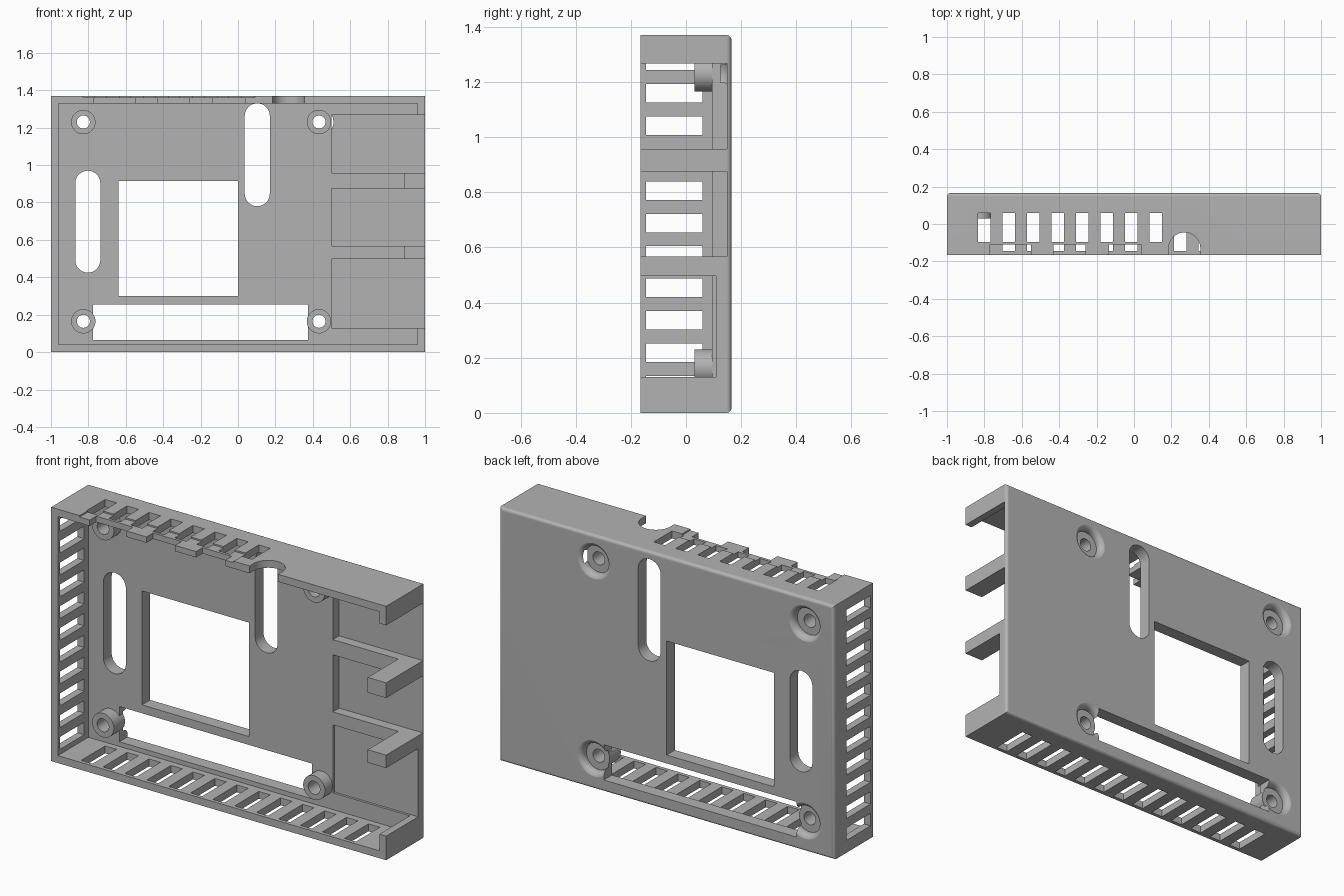
import bpy, bmesh, math
from mathutils import Matrix

if "Cube" in bpy.data.objects:
    bpy.data.objects.remove(bpy.data.objects["Cube"], do_unlink=True)

W, D, H = 1.0, 0.165, 1.37      # half width, half depth, height
WALL, FLOOR = 0.04, 0.095       # wall thickness, inner face of back plate

grey = bpy.data.materials.new("light grey plastic")
grey.use_nodes = True
grey.diffuse_color = (0.45, 0.45, 0.45, 1)
grey.node_tree.nodes["Principled BSDF"].inputs["Base Color"].default_value = grey.diffuse_color


def finish(bm, name):
    bmesh.ops.recalc_face_normals(bm, faces=bm.faces)
    mesh = bpy.data.meshes.new(name)
    bm.to_mesh(mesh)
    bm.free()
    mesh.materials.append(grey)
    obj = bpy.data.objects.new(name, mesh)
    bpy.context.collection.objects.link(obj)
    return obj


def boxes(name, ranges):
    """Boxes given as (x0, x1, y0, y1, z0, z1)."""
    bm = bmesh.new()
    for x0, x1, y0, y1, z0, z1 in ranges:
        place = Matrix.Translation(((x0 + x1) / 2, (y0 + y1) / 2, (z0 + z1) / 2))
        size = Matrix.Diagonal((x1 - x0, y1 - y0, z1 - z0, 1))
        bmesh.ops.create_cube(bm, size=1, matrix=place @ size)
    return finish(bm, name)


def prism(name, points, shift):
    """Extrude a closed outline by a vector."""
    bm = bmesh.new()
    face = bm.faces.new([bm.verts.new(p) for p in points])
    new = bmesh.ops.extrude_face_region(bm, geom=[face])["geom"]
    bmesh.ops.translate(bm, vec=shift, verts=[v for v in new if isinstance(v, bmesh.types.BMVert)])
    return finish(bm, name)


def lathes(name, profile, centres, steps=40):
    """Turn a (radius, y) profile about a y axis at each (x, z) centre."""
    bm = bmesh.new()
    for cx, cz in centres:
        rings = []
        for r, y in profile:
            angles = [math.tau * i / steps for i in range(steps)]
            rings.append([bm.verts.new((cx + r * math.cos(a), y, cz + r * math.sin(a))) for a in angles])
        for low, high in zip(rings, rings[1:]):
            for i in range(steps):
                j = (i + 1) % steps
                bm.faces.new((low[i], low[j], high[j], high[i]))
        bm.faces.new(rings[0])
        bm.faces.new(rings[-1])
    return finish(bm, name)


def arc(cx, cy, r, start, end, steps=16):
    angles = [start + (end - start) * i / steps for i in range(steps + 1)]
    return [(cx + r * math.cos(a), cy + r * math.sin(a)) for a in angles]


def combine(target, tool, operation="DIFFERENCE"):
    mod = target.modifiers.new(tool.name, "BOOLEAN")
    mod.operation, mod.solver, mod.object = operation, "EXACT", tool
    bpy.context.view_layer.objects.active = target
    bpy.ops.object.modifier_apply(modifier=mod.name)
    bpy.data.objects.remove(tool, do_unlink=True)


# Outer block with rounded rear edges
case = boxes("case_shell", [(-W, W, -D, D, 0, H)])
bm = bmesh.new()
bm.from_mesh(case.data)
rear = [e for e in bm.edges if all(v.co.y > 0 for v in e.verts)]
bmesh.ops.bevel(bm, geom=rear, offset=0.018, segments=5, profile=0.5, affect="EDGES")
bm.to_mesh(case.data)
bm.free()

# Hollow interior
combine(case, boxes("cavity", [(-W + WALL, W - WALL, -1, FLOOR, WALL, H - WALL)]))

# Rectangular and rounded openings in the back plate
combine(case, boxes("plate_windows", [(-0.64, 0.0, 0, 1, 0.30, 0.915),
                                      (-0.775, 0.375, 0, 1, 0.065, 0.255)]))
for cx, z0, z1 in [(-0.803, 0.425, 0.97), (0.103, 0.78, 1.33)]:
    r = 0.067
    outline = arc(cx, z1 - r, r, 0, math.pi) + arc(cx, z0 + r, r, math.pi, math.tau)
    combine(case, prism("plate_slot", [(x, 0, z) for x, z in outline], (0, 1, 0)))

# Dividers between the side ports
combine(case, boxes("port_dividers", [(0.89, W - 0.01, -D, 0.12, 0.44, 0.62),
                                      (0.89, W - 0.01, -D, 0.12, 0.82, 1.01)]), "UNION")

# Screw posts
screws = [(x, z) for x in (-0.827, 0.433) for z in (0.165, 1.23)]
combine(case, lathes("screw_posts", [(0.065, 0.03), (0.065, 0.13)], screws), "UNION")

# Side ports
combine(case, boxes("side_ports", [(0.5, 2, -1, 0.108, 0.13, 0.497),
                                   (0.5, 2, -1, 0.149, 0.567, 0.875),
                                   (0.5, 2, -1, 0.149, 0.957, 1.267)]))

# Screw holes and rounded counterbores
combine(case, lathes("screw_holes", [(0.035, -0.1), (0.035, 0.3)], screws))
flare = [(0.104 + 0.03 * math.cos(a), D + 0.03 * math.sin(a))
         for a in [math.pi + math.pi / 2 * i / 6 for i in range(7)]]
flare = [(r, 0.135 + (D - y)) for r, y in flare]
flare = [(0.074, 0.125)] + [(0.104 - 0.03 * math.cos(math.pi / 2 * i / 6),
                             0.136 + 0.03 * math.sin(math.pi / 2 * i / 6)) for i in range(7)]
combine(case, lathes("counterbores", flare + [(0.104, 0.3)], screws))

# Ventilation slots: side, bottom and top walls
combine(case, boxes("side_vents", [(-2, -0.95, -0.145, 0.06, 0.067 + 0.1176 * i, 0.134 + 0.1176 * i)
                                   for i in range(11)]))
vent_x = [(-0.835 + 0.131 * i, -0.767 + 0.131 * i) for i in range(13)]
combine(case, boxes("bottom_vents", [(a, b, -0.145, 0.06, -1, 0.05) for a, b in vent_x]))
combine(case, boxes("top_vents", [(a, b, -0.095, 0.06, 1.32, 2) for a, b in vent_x[:8]]))

# Pin header recess, its notches and the round cable notch in the top wall
combine(case, boxes("header_recess", [(-0.83, 0.09, -1, -0.055, H - 0.008, 2)]))
combine(case, boxes("header_notches", [(-0.77, -0.55, -1, -0.11, 1.32, 2),
                                       (-0.43, -0.26, -1, -0.11, 1.32, 2),
                                       (-0.135, 0.04, -1, -0.11, 1.32, 2)]))
outline = arc(0.27, -0.13, 0.085, 0, math.pi) + [(0.185, -0.5), (0.355, -0.5)]
combine(case, prism("cable_notch", [(x, y, 1.32) for x, y in outline], (0, 0, 1)))

# Smooth rounded surfaces, crisp edges
bpy.ops.object.select_all(action="DESELECT")
case.select_set(True)
bpy.context.view_layer.objects.active = case
bpy.ops.object.shade_smooth_by_angle(angle=math.radians(30))
weighted = case.modifiers.new("weighted_normals", "WEIGHTED_NORMAL")
weighted.keep_sharp = True
